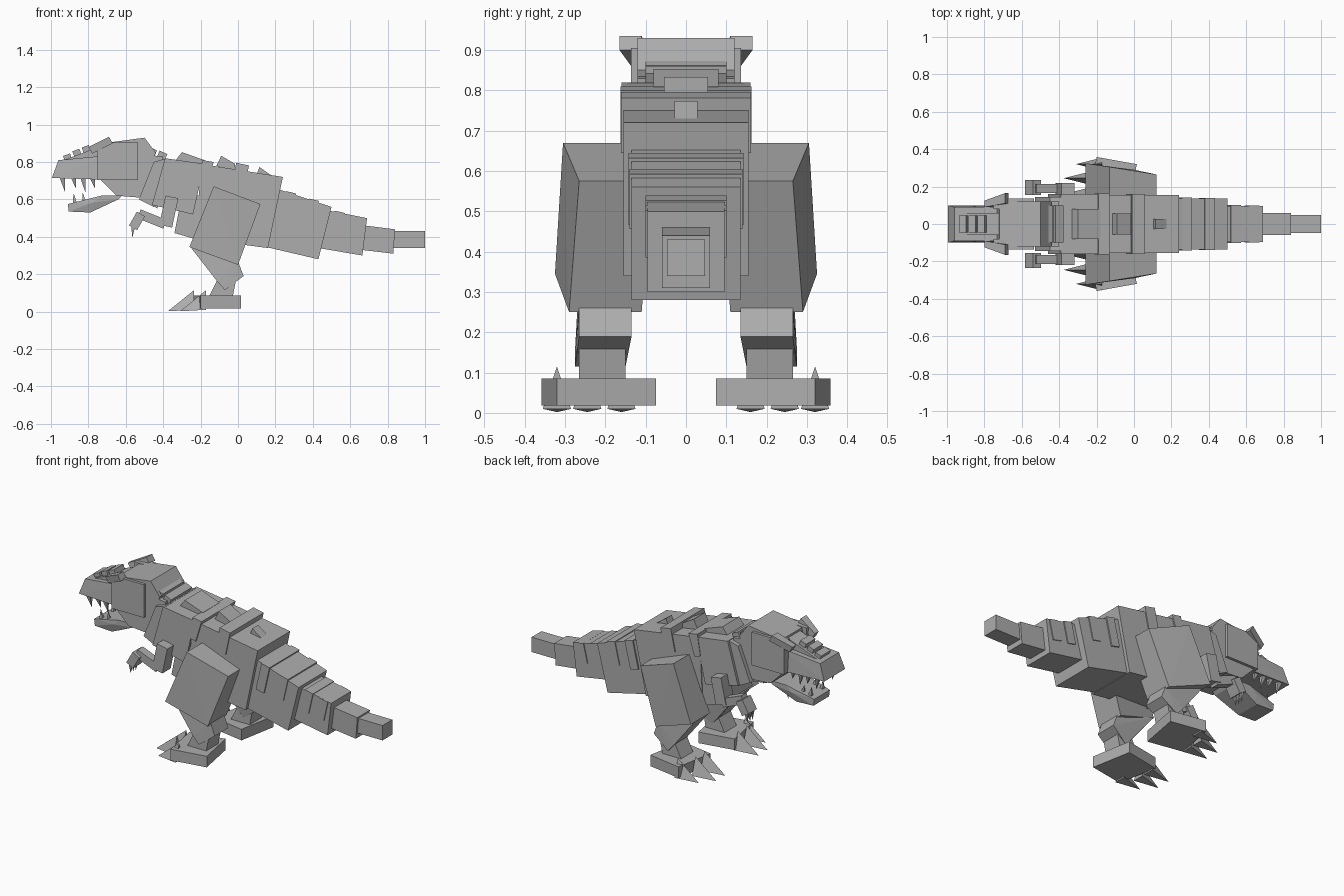
import bpy
import bmesh
from math import radians, cos, sin
from mathutils import Vector

cube = bpy.data.objects.get("Cube")
if cube:
    bpy.data.objects.remove(cube, do_unlink=True)

grey = bpy.data.materials.new("stone_grey")
grey.use_nodes = True
COLOUR = (0.42, 0.42, 0.42, 1)
grey.diffuse_color = COLOUR
grey.node_tree.nodes["Principled BSDF"].inputs["Base Color"].default_value = COLOUR


def solid(name, points):
    """Convex solid wrapped around a few corner points."""
    bm = bmesh.new()
    for p in points:
        bm.verts.new(p)
    bmesh.ops.convex_hull(bm, input=bm.verts)
    bmesh.ops.dissolve_limit(bm, angle_limit=radians(1), verts=bm.verts, edges=bm.edges)
    bmesh.ops.recalc_face_normals(bm, faces=bm.faces)
    mesh = bpy.data.meshes.new(name)
    bm.to_mesh(mesh)
    bm.free()
    mesh.materials.append(grey)
    obj = bpy.data.objects.new(name, mesh)
    bpy.context.collection.objects.link(obj)
    return obj


def pair(name, points):
    """The same solid on both sides of the body."""
    for side, sign in (("left", -1), ("right", 1)):
        solid(f"{side}_{name}", [(x, sign * y, z) for x, y, z in points])


def slab(profile, inner, outer):
    """Side profile swept across y."""
    return [(x, y, z) for x, z in profile for y in (inner, outer)]


def centred(name, profile, half):
    solid(name, slab(profile, -half, half))


def tilted(x, z, length, height, angle):
    """Side profile of a box tilted about its centre; positive lifts the rear."""
    c, s = cos(radians(angle)), sin(radians(angle))
    corners = [(i * length / 2, j * height / 2) for i in (-1, 1) for j in (-1, 1)]
    return [(x + u * c - v * s, z + u * s + v * c) for u, v in corners]


def spike(name, base, tip, radius):
    """Four sided claw or tooth, mirrored to both sides."""
    base, tip = Vector(base), Vector(tip)
    across = (tip - base).orthogonal().normalized() * radius
    other = across.cross((tip - base).normalized())
    corners = [base + across, base - across, base + other, base - other]
    pair(name, [tuple(p) for p in corners + [tip]])


# Torso
centred("neck", [(-.52, .84), (-.4, .83), (-.43, .55), (-.56, .64)], .12)
centred("shoulders", [(-.45, .8), (-.38, .82), (-.45, .56), (-.53, .6)], .145)
centred("chest", [(-.39, .82), (-.18, .79), (-.24, .52), (-.46, .57)], .16)
centred("belly", [(-.3, .62), (-.15, .62), (-.2, .38), (-.34, .42)], .15)
centred("hips", [(-.2, .79), (.24, .72), (.16, .34), (-.22, .39)], .155)
centred("waist_band", [(-.19, .81), (-.13, .8), (-.17, .67), (-.21, .68)], .163)
centred("hip_band", tilted(.01, .72, .07, .14, -12), .161)

# Tail
tail = [
    ("tail_base", [(.2, .66), (.5, .56), (.43, .28), (.13, .35)], .135),
    ("tail_middle", [(.46, .545), (.69, .5), (.665, .3), (.43, .34)], .095),
    ("tail_end", [(.68, .46), (.84, .44), (.83, .31), (.66, .33)], .06),
    ("tail_tip", [(.82, .43), (1, .43), (1, .34), (.82, .34)], .047),
]
for name, profile, half in tail:
    centred(name, profile, half)

# Bands over the tail
for x, z, height, half in ((.265, .555, .17, .143), (.39, .53, .14, .14),
                           (.53, .47, .13, .101), (.63, .45, .12, .1)):
    centred("tail_band", tilted(x, z, .055, height, -13), half)

# Back scutes, rising to a rear-sloping peak
for x, z, length, half in ((-.26, .8, .16, .08), (-.065, .78, .1, .055),
                           (.135, .72, .08, .028)):
    profile = [(x - length / 2, z), (x - length / 4, z + .053),
               (x + length / 2, z + .01), (x + length / 2, z - .04)]
    centred("back_scute", profile, half)
for x, z in ((-.47, .835), (-.415, .815)):
    centred("neck_scute", tilted(x, z, .045, .08, -25), .1)

# Head
centred("skull", [(-.72, .9), (-.5, .93), (-.44, .85), (-.53, .61), (-.65, .62), (-.75, .72)], .12)
pair("cheek", slab([(-.75, .905), (-.535, .905), (-.535, .705), (-.75, .705)], .08, .136))
solid("snout", slab([(-.96, .81), (-.7, .835)], -.09, .09)
      + slab([(-.995, .715), (-.7, .705)], -.1, .1))
centred("snout_ridge", [(-.93, .81), (-.88, .83), (-.72, .89), (-.7, .8)], .06)
for x, z in ((-.91, .82), (-.86, .845), (-.81, .865)):
    centred("nose_bump", tilted(x, z, .04, .04, 20), .045)
pair("brow", [(-.8, .09, .88), (-.78, .09, .845), (-.8, .125, .88), (-.78, .125, .845),
              (-.69, .11, .935), (-.67, .11, .9), (-.69, .165, .935), (-.67, .165, .9)])
solid("lower_jaw", slab([(-.91, .575), (-.905, .535), (-.79, .53)], -.075, .075)
      + slab([(-.77, .585), (-.73, .62), (-.62, .62), (-.64, .6)], -.09, .09))
for x, size in ((-.94, .07), (-.88, .055), (-.83, .075), (-.78, .05)):
    spike("upper_tooth", (x, .08, .72), (x + .015, .075, .71 - size), .02)
for x in (-.87, -.82):
    spike("lower_tooth", (x, .055, .57), (x - .01, .055, .635), .018)

# Arms
pair("upper_arm", slab(tilted(-.37, .535, .07, .16, -12), .14, .22))
pair("forearm", slab(tilted(-.46, .495, .15, .05, -22), .165, .215))
pair("hand", slab(tilted(-.54, .485, .05, .085, -30), .155, .235))
for y in (.17, .195, .22):
    spike("finger_claw", (-.56, y, .46), (-.565, y, .395), .016)

# Legs
thigh = [(-.13, .305, .67), (.12, .265, .575), (0, .29, .25), (-.26, .325, .345)]
pair("thigh", thigh + [(x, y - .18, z) for x, y, z in thigh])
pair("shin", slab([(-.25, .34), (.0, .27), (.03, .19)], .135, .265)
     + slab([(-.07, .115), (-.11, .16)], .15, .275))
pair("ankle", slab([(-.11, .17), (-.01, .17), (-.03, .07), (-.16, .07)], .15, .265))
foot = [(.015, .32), (-.03, .075), (-.245, .115), (-.2, .358)]
pair("foot", [(x, y, z) for x, y in foot for z in (.018, .085)])
for x, y in ((-.31, .32), (-.375, .245), (-.375, .16)):
    rear = x + .14
    pair("toe_claw", [(x, y, .002), (rear, y, .115), (rear, y - .035, .01),
                      (rear, y + .035, .01)])
